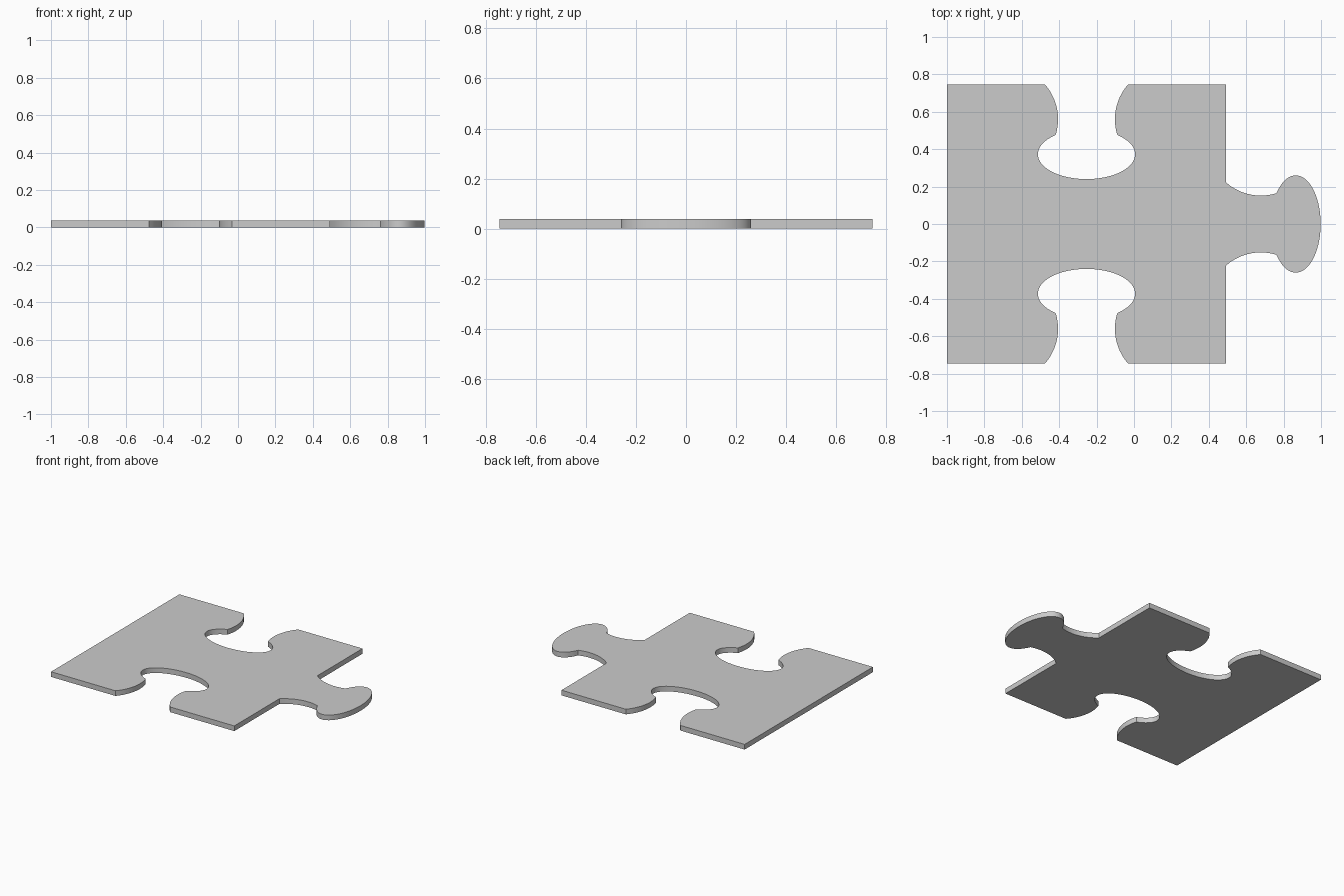
import bpy, bmesh, math
from mathutils import Vector

if "Cube" in bpy.data.objects:
    bpy.data.objects.remove(bpy.data.objects["Cube"])

HALF = 0.746        # half side of the square body
CX = -0.254         # body centre in x
THICK = 0.038


def knob_half():
    """One half of the knob as (half width, distance from edge), base to tip."""
    pts = []
    # curved neck: circular arc, narrowest at 0.186 from the edge
    r, narrow, mid = 0.282, 0.152, 0.186
    for i in range(13):
        d = 0.266 * i / 12
        pts.append((narrow + r - math.sqrt(r * r - (d - mid) ** 2), d))
    # elliptical head
    for i in range(25):
        a = math.radians(-50.5 + 140.5 * i / 24)
        pts.append((0.26 * math.cos(a), 0.373 + 0.133 * math.sin(a)))
    return pts


def knob():
    half = knob_half()
    return [(-w, d) for w, d in half] + [(w, d) for w, d in reversed(half[:-1])]


def edge_points(along, outward, sign):
    """Knob on one body side: sign +1 is a tab, -1 a socket."""
    centre = Vector((CX, 0))
    return [centre + along * s + outward * (HALF + sign * d) for s, d in knob()]


# outline, counter-clockwise from the lower left corner
X, Y = Vector((1, 0)), Vector((0, 1))
C = Vector((CX, 0))
outline = [C + Vector((-HALF, -HALF))]
outline += edge_points(X, -Y, -1)
outline.append(C + Vector((HALF, -HALF)))
outline += edge_points(Y, X, 1)
outline.append(C + Vector((HALF, HALF)))
outline += edge_points(-X, Y, -1)
outline.append(C + Vector((-HALF, HALF)))

# extrude the outline into a flat plate
bm = bmesh.new()
face = bm.faces.new([bm.verts.new((p.x, p.y, 0)) for p in outline])
ext = bmesh.ops.extrude_face_region(bm, geom=[face], use_keep_orig=True)
verts = [g for g in ext["geom"] if isinstance(g, bmesh.types.BMVert)]
bmesh.ops.translate(bm, verts=verts, vec=(0, 0, THICK))
bmesh.ops.recalc_face_normals(bm, faces=bm.faces)
bmesh.ops.triangulate(bm, faces=[f for f in bm.faces if len(f.verts) > 4])

mesh = bpy.data.meshes.new("puzzle_piece")
bm.to_mesh(mesh)
bm.free()
piece = bpy.data.objects.new("puzzle_piece", mesh)
bpy.context.collection.objects.link(piece)

# smooth curved walls, crisp rims
bpy.context.view_layer.objects.active = piece
piece.select_set(True)
bpy.ops.object.shade_smooth_by_angle(angle=math.radians(30))
